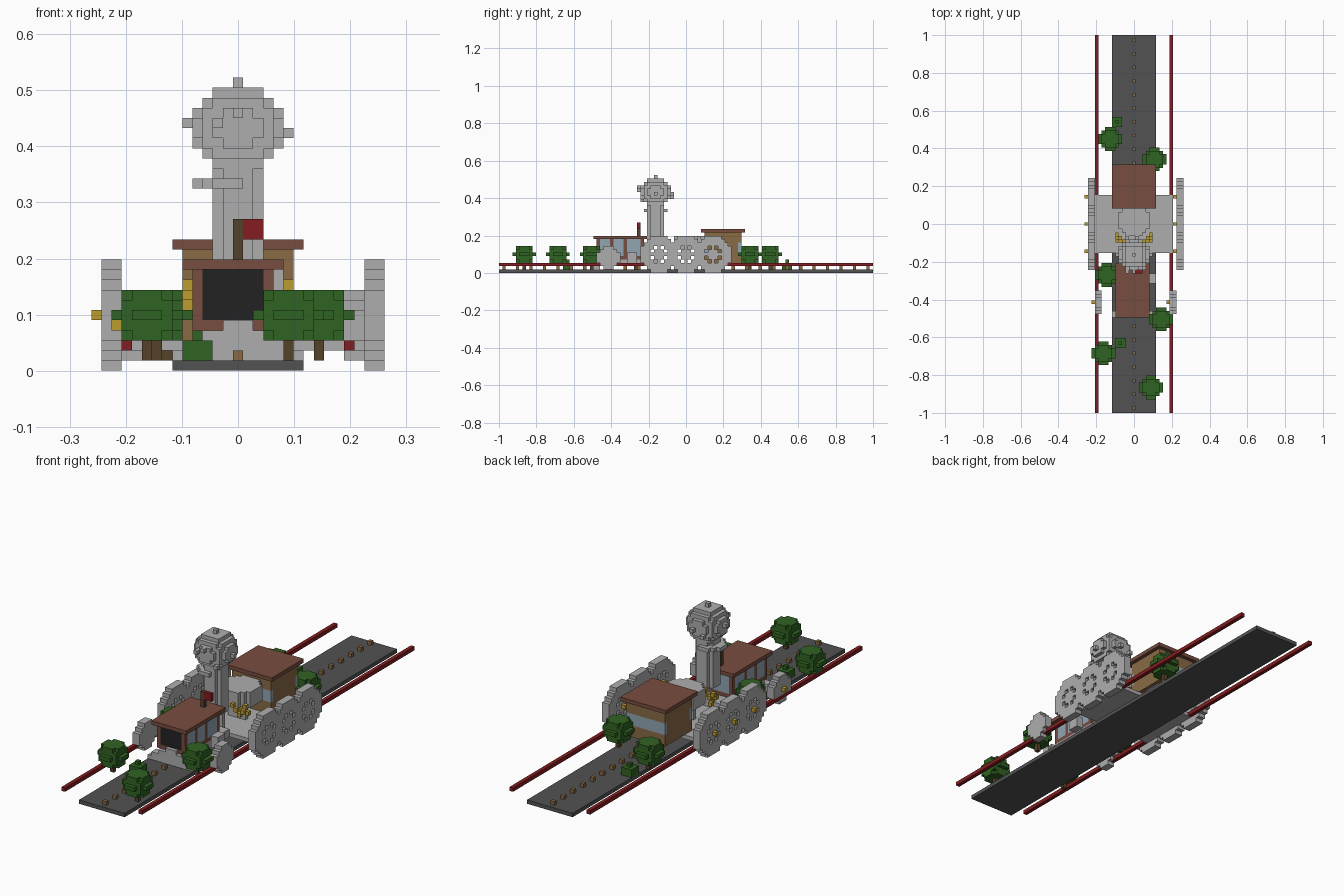
import bpy
import bmesh

cube = bpy.data.objects.get("Cube")
if cube:
    bpy.data.objects.remove(cube, do_unlink=True)

V = 2 / 111  # block size


def material(name, r, g, b):
    m = bpy.data.materials.new(name)
    m.use_nodes = True
    m.diffuse_color = (r, g, b, 1)
    m.node_tree.nodes["Principled BSDF"].inputs["Base Color"].default_value = (r, g, b, 1)
    return m


GREY = material("steel grey", .42, .42, .42)
TRACK = material("track grey", .085, .085, .085)
BROWN = material("red brown", .19, .075, .05)
TAN = material("tan wood", .25, .145, .06)
GREEN = material("leaf green", .03, .125, .016)
RED = material("rail red", .23, .012, .015)
YELLOW = material("brass yellow", .5, .34, .03)
BLUE = material("window blue", .29, .38, .45)
BLACK = material("dark opening", .016, .016, .016)
BARK = material("bark brown", .09, .055, .023)


def box(x0, x1, y0, y1, z0, z1):
    """Set of block cells, all limits inclusive."""
    return {(x, y, z) for x in range(x0, x1 + 1)
            for y in range(y0, y1 + 1) for z in range(z0, z1 + 1)}


def ball(cx, cy, cz, r2, squash=1):
    return {(x, y, z) for x, y, z in box(cx - 6, cx + 6, cy - 6, cy + 6, int(cz) - 6, int(cz) + 6)
            if (x - cx) ** 2 + (y - cy) ** 2 + squash * (z - cz) ** 2 <= r2}


def drum(cx, cy, r2, z0, z1):
    return {(x, y, z) for x, y, z in box(cx - 6, cx + 6, cy - 6, cy + 6, z0, z1)
            if (x - cx) ** 2 + (y - cy) ** 2 <= r2}


def build(name, cells, mat):
    """Mesh the outer faces of a set of cells."""
    bm = bmesh.new()
    verts = {}

    def vert(p):
        if p not in verts:
            verts[p] = bm.verts.new(((p[0] - .5) * V, (p[1] - .5) * V, p[2] * V))
        return verts[p]

    for c in sorted(cells):
        for axis in range(3):
            u, w = (axis + 1) % 3, (axis + 2) % 3
            for side in (0, 1):
                n = list(c)
                n[axis] += 2 * side - 1
                if tuple(n) in cells:
                    continue
                ring = []
                for a, b in ((0, 0), (1, 0), (1, 1), (0, 1)):
                    p = list(c)
                    p[axis] += side
                    p[u] += a
                    p[w] += b
                    ring.append(vert(tuple(p)))
                bm.faces.new(ring if side else ring[::-1])
    mesh = bpy.data.meshes.new(name)
    bm.to_mesh(mesh)
    bm.free()
    mesh.materials.append(mat)
    ob = bpy.data.objects.new(name, mesh)
    bpy.context.collection.objects.link(ob)
    return ob


def wheel(x0, cy, cz, r2, holes):
    return {(x, y, z) for x, y, z in box(x0, x0 + 1, cy - 6, cy + 6, cz - 6, cz + 6)
            if (y - cy) ** 2 + (z - cz) ** 2 <= r2
            and not (holes and (y - cy) ** 2 + (z - cz) ** 2 == 5)}


# Track bed, pegs and outer rails
build("track_bed", box(-6, 6, -55, 55, 0, 0), TRACK)
pegs = set()
for y in range(-54, 55, 4):
    pegs |= box(0, 0, y, y, 1, 1)
build("track_pegs", pegs, TAN)
for side, x in (("right", -11), ("left", 11)):
    build(side + "_rail", box(x, x, -55, -9, 2, 2) | box(x, x, 9, 55, 2, 2), RED)

# Chassis
chassis = box(-11, 11, -8, 8, 2, 2) | box(-4, 3, -25, -9, 2, 3)
chassis |= box(-2, 2, 0, 0, 3, 6) | box(-1, 1, -8, -8, 3, 7)
build("chassis", chassis, GREY)
plow = box(-6, 6, -27, -26, 1, 1) | box(-5, 5, -27, -26, 2, 2)
plow |= box(-3, 3, -27, -26, 3, 3) | box(-1, 1, -27, -27, 4, 4)
build("front_plow", plow, GREY)

# Wheels with brass hubs
for side, big, small in (("right", -13, -11), ("left", 13, 11)):
    rims = set()
    hubs = {(small - 1, -23, 4)}
    for cy in (-8, 0, 8):
        rims |= wheel(big, cy, 5, 29, True)
        hubs.add((big - 1, cy, 5))
    for cy in (-8, 0, 8):
        rims -= {c for c in rims if (c[1] - cy) ** 2 + (c[2] - 5) ** 2 == 5}
    build(side + "_large_wheels", rims, GREY)
    build(side + "_small_wheel", wheel(small, -23, 4, 10, False), GREY)
    build(side + "_hubs", hubs, YELLOW)

# Boiler, brass fittings and side cylinder
build("boiler", drum(0, 1, 22, 7, 10), GREY)
fittings = set()
for s in (-1, 1):
    fittings |= {(s * 5, -4, 8), (s * 4, -4, 7), (s * 5, -5, 7), (s * 2, -5, 8),
                 (s * 4, -5, 6), (s * 3, -5, 7), (s * 5, -3, 6)}
build("brass_fittings", fittings, YELLOW)
build("side_cylinder", box(5, 6, -17, -15, 3, 5), GREY)

# Chimney and smoke
build("chimney", drum(0, -9, 5, 8, 19), GREY)
smoke = ball(0, -9, 23.5, 21) | drum(-1, -9, 10, 18, 18)
smoke |= {(0, -9, 28), (-5, -9, 24), (5, -9, 23), (-2, -14, 24), (0, -14, 25),
          (3, -13, 21), (1, -4, 23), (-2, -4, 22)}
build("smoke_puff", smoke, GREY)

# Front cabin: sill and posts, glazing, dark front opening, roof
frame = box(-4, 3, -26, -13, 4, 4) - box(-3, 2, -25, -14, 4, 4)
for x in (-4, 3):
    for y in (-26, -22, -18, -13):
        frame |= box(x, x, y, y, 4, 9)
build("front_cabin_frame", frame, BROWN)
glass = box(-4, 3, -25, -13, 5, 9) - box(-3, 2, -25, -14, 5, 9)
build("front_cabin_windows", glass - frame, BLUE)
build("front_cabin_opening", box(-3, 2, -26, -26, 5, 9), BLACK)
build("front_cabin_roof", box(-5, 4, -27, -12, 10, 10), BROWN)

# Flag
build("flag_pole", box(0, 0, -14, -14, 11, 14), BARK)
build("flag", box(1, 2, -14, -14, 13, 14), RED)

# Rear cabin: hollow walls, window bands front and back, roof
walls = box(-5, 5, 6, 16, 3, 11) - box(-4, 4, 7, 15, 3, 11)
panes = box(-5, 5, 6, 6, 6, 8) | box(-5, 5, 16, 16, 6, 8)
build("rear_cabin_walls", walls - panes, TAN)
build("rear_cabin_windows", panes, BLUE)
build("rear_cabin_roof", box(-6, 6, 5, 17, 12, 12), BROWN)

# Trees and bushes
for x, y in ((-7, 25), (6, 19), (-8, -15), (8, -28), (-9, -38), (5, -48)):
    crown = drum(x, y, 10, 5, 5) | drum(x, y, 8, 4, 6) | drum(x, y, 5, 3, 7)
    build("tree_crown", crown, GREEN)
    build("tree_trunk", box(x, x, y, y, 1, 2), BARK)
for x, y in ((-4, -35), (-5, 30)):
    build("bush", box(x - 1, x + 1, y - 1, y + 1, 1, 2) | {(x, y, 3)}, GREEN)
